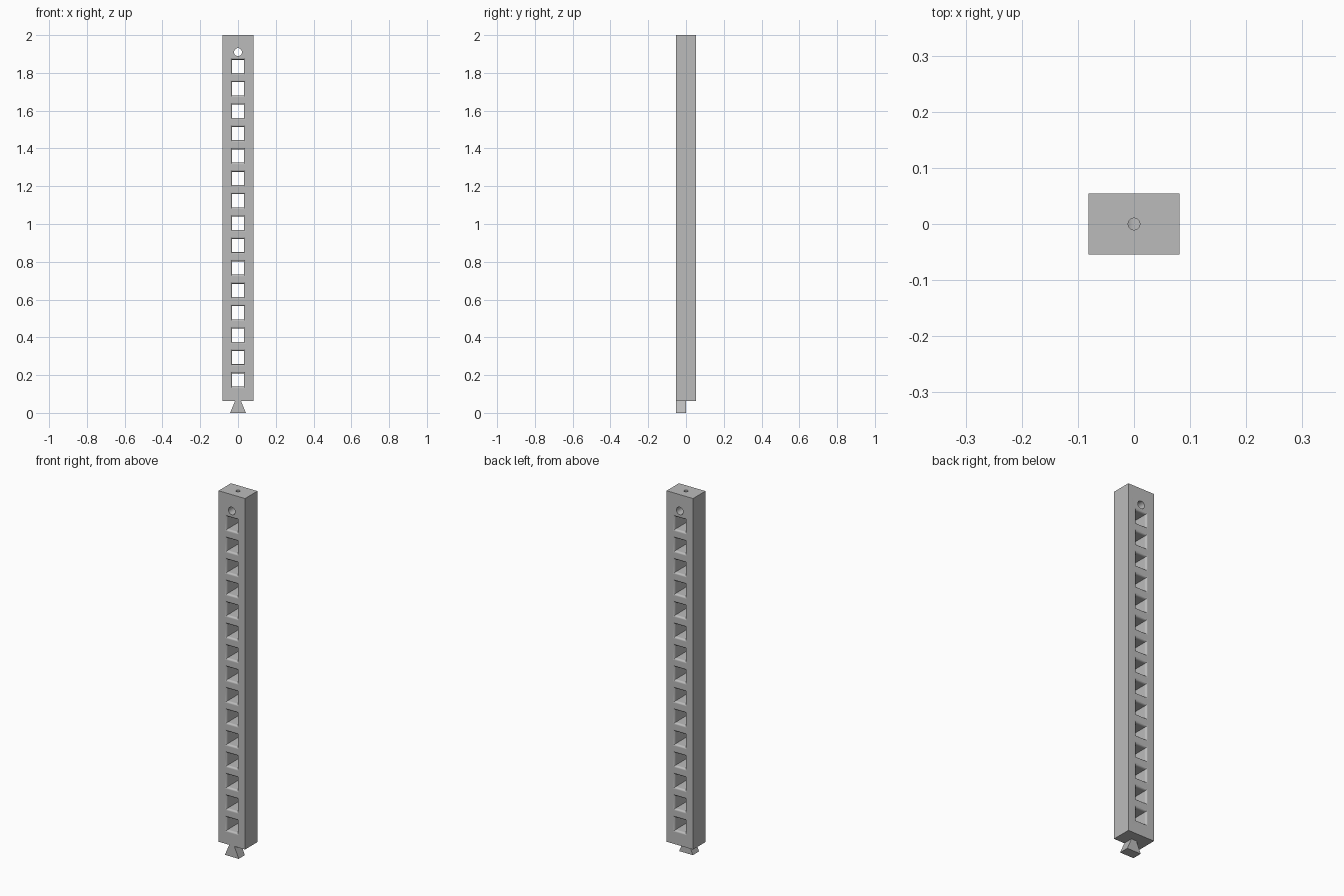
import bpy, bmesh, math
from mathutils import Matrix

cube = bpy.data.objects.get("Cube")
if cube:
    bpy.data.objects.remove(cube, do_unlink=True)

grey = bpy.data.materials.new("plain grey")
grey.use_nodes = True
colour = (0.5, 0.5, 0.5, 1)
grey.diffuse_color = colour
grey.node_tree.nodes["Principled BSDF"].inputs["Base Color"].default_value = colour

HALF_W, HALF_D, BASE, TOP = 0.081, 0.054, 0.062, 2.0
WINDOWS, FIRST, PITCH = 15, 0.174, 0.1186
FILLET = 0.011
EYE_Z = 1.91


def make(name, bm):
    bmesh.ops.recalc_face_normals(bm, faces=bm.faces[:])
    mesh = bpy.data.meshes.new(name)
    bm.to_mesh(mesh)
    bm.free()
    obj = bpy.data.objects.new(name, mesh)
    bpy.context.collection.objects.link(obj)
    mesh.materials.append(grey)
    return obj


def loft(bm, rings):
    """Bridge matching rings of points and cap both ends."""
    rings = [[bm.verts.new(p) for p in ring] for ring in rings]
    n = len(rings[0])
    for a, b in zip(rings, rings[1:]):
        for i in range(n):
            j = (i + 1) % n
            bm.faces.new((a[i], a[j], b[j], b[i]))
    bm.faces.new(rings[0])
    bm.faces.new(rings[-1])


def window(bm, z):
    """Rectangular opening that flares out in a rounded lip at both ends."""
    half = [(HALF_D + 0.01, FILLET)]
    for k in range(7):
        a = math.pi / 2 * k / 6
        half.append((HALF_D - FILLET * (1 - math.cos(a)), FILLET * (1 - math.sin(a))))
    # arc runs from the face down to the straight bore
    half = [half[0]] + [(HALF_D - FILLET + FILLET * math.cos(math.pi / 12 * k),
                         FILLET * (1 - math.sin(math.pi / 12 * k))) for k in range(7)]
    profile = [(-y, o) for y, o in half] + [(y, o) for y, o in reversed(half)]
    rings = []
    for y, o in profile:
        w, h = 0.031 + o, 0.035 + o
        rings.append([(sx * w, y, z + sz * h)
                      for sx, sz in ((-1, -1), (1, -1), (1, 1), (-1, 1))])
    loft(bm, rings)


def cylinder(bm, radius, depth, matrix):
    bmesh.ops.create_cone(bm, cap_ends=True, segments=32, radius1=radius,
                          radius2=radius, depth=depth, matrix=matrix)


def cut(target, cutter):
    mod = target.modifiers.new(cutter.name, "BOOLEAN")
    mod.operation, mod.solver, mod.object = "DIFFERENCE", "EXACT", cutter
    bpy.context.view_layer.objects.active = target
    bpy.ops.object.modifier_apply(modifier=mod.name)
    cutter.hide_render = True
    cutter.hide_set(True)


# Tall bar
bm = bmesh.new()
loft(bm, [[(sx * HALF_W, sy * HALF_D, z)
           for sx, sy in ((-1, -1), (1, -1), (1, 1), (-1, 1))] for z in (BASE, TOP)])
bar = make("slotted_bar", bm)

# Row of windows with the round eye above them
bm = bmesh.new()
for i in range(WINDOWS):
    window(bm, FIRST + i * PITCH)
cylinder(bm, 0.021, 0.2, Matrix.Translation((0, 0, EYE_Z)) @ Matrix.Rotation(math.pi / 2, 4, "X"))
cut(bar, make("window_cutter", bm))

# Narrow bore from the top down into the eye
bm = bmesh.new()
cylinder(bm, 0.0105, 0.12, Matrix.Translation((0, 0, EYE_Z + 0.06)))
cut(bar, make("top_bore_cutter", bm))

# Dovetail foot under the front half
bm = bmesh.new()
loft(bm, [[(-0.042, y, 0), (0.042, y, 0), (0.016, y, BASE), (-0.016, y, BASE)]
          for y in (-HALF_D, 0)])
foot = make("dovetail_foot", bm)

# Smooth the rounded lips and keep the flat faces flat
for obj in bpy.context.view_layer.objects:
    obj.select_set(obj == bar)
bpy.context.view_layer.objects.active = bar
bpy.ops.object.shade_smooth_by_angle(angle=math.radians(25))
weighted = bar.modifiers.new("flat face normals", "WEIGHTED_NORMAL")
weighted.keep_sharp = True
